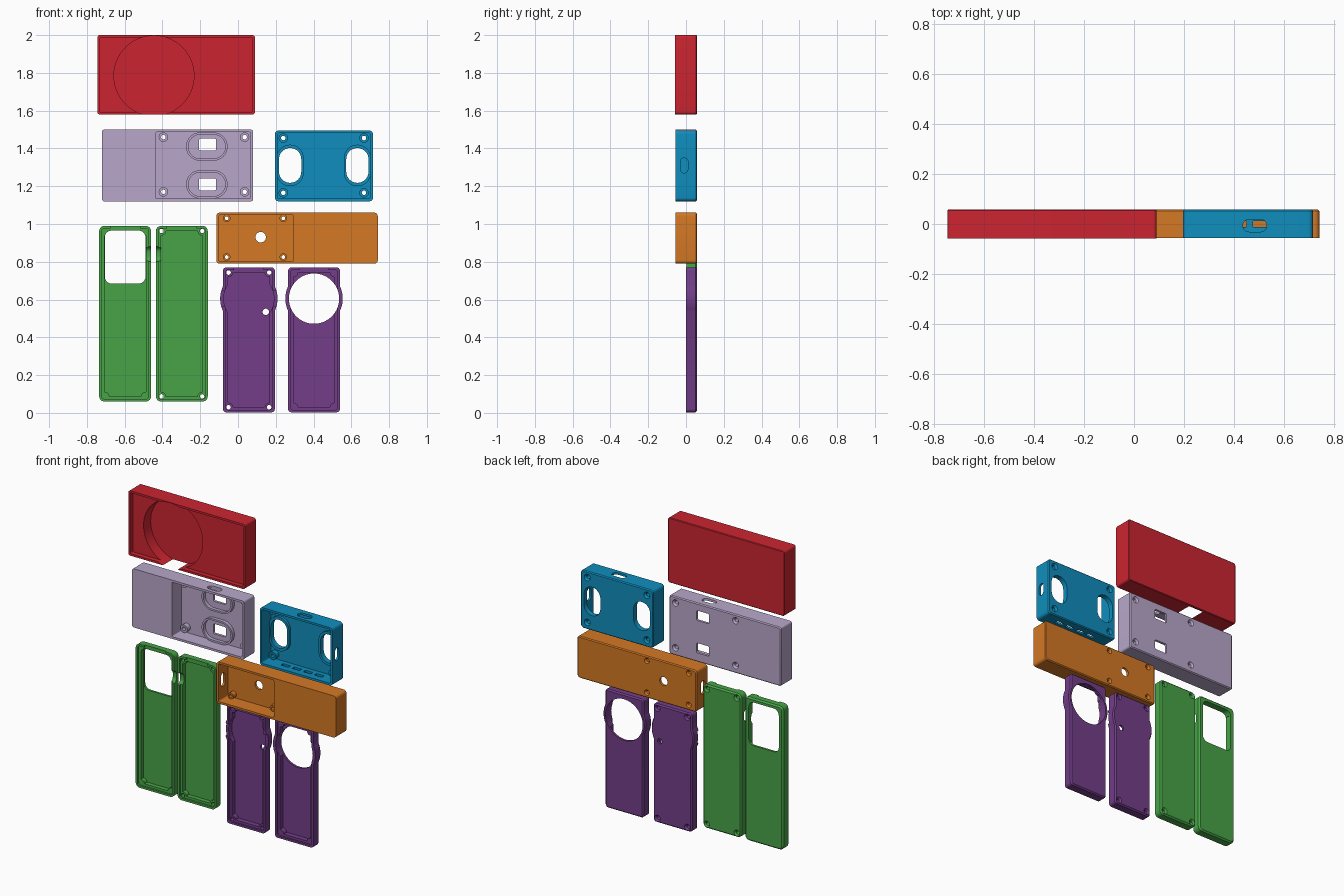
import bpy, bmesh, math

if "Cube" in bpy.data.objects:
    bpy.data.objects.remove(bpy.data.objects["Cube"])

BACK = 0.058
RED, LILAC, BLUE = (.60, .018, .03), (.48, .39, .59), (.005, .27, .51)
ORANGE, GREEN, PURPLE = (.66, .19, .018), (.065, .37, .065), (.17, .048, .25)


def rr(x0, x1, z0, z1, r, n=6):
    """Rounded rectangle profile."""
    r = min(r, (x1 - x0) * .499, (z1 - z0) * .499)
    pts = []
    for i, (cx, cz) in enumerate([(x1 - r, z1 - r), (x0 + r, z1 - r), (x0 + r, z0 + r), (x1 - r, z0 + r)]):
        for k in range(n + 1):
            a = math.pi / 2 * (i + k / n)
            pts.append((cx + r * math.cos(a), cz + r * math.sin(a)))
    return pts


def circle(x, z, r, n=24):
    return [(x + r * math.cos(2 * math.pi * i / n), z + r * math.sin(2 * math.pi * i / n)) for i in range(n)]


def loft(rings, axis='y', name='cutter'):
    """Closed solid through (depth, profile) rings along an axis."""
    put = {'x': lambda u, v, w: (w, u, v), 'y': lambda u, v, w: (u, w, v), 'z': lambda u, v, w: (u, v, w)}[axis]
    bm = bmesh.new()
    loops = [[bm.verts.new(put(u, v, w)) for u, v in prof] for w, prof in rings]
    bm.faces.new(loops[0])
    bm.faces.new(loops[-1])
    for a, b in zip(loops, loops[1:]):
        for i in range(len(a)):
            j = (i + 1) % len(a)
            bm.faces.new((a[i], a[j], b[j], b[i]))
    bmesh.ops.recalc_face_normals(bm, faces=bm.faces)
    me = bpy.data.meshes.new(name)
    bm.to_mesh(me)
    bm.free()
    ob = bpy.data.objects.new(name, me)
    bpy.context.collection.objects.link(ob)
    return ob


def prism(prof, a, b, axis='y'):
    return loft([(a, prof), (b, prof)], axis)


def combine(ob, tool, op='DIFFERENCE'):
    m = ob.modifiers.new('bool', 'BOOLEAN')
    m.operation, m.object, m.solver = op, tool, 'EXACT'
    bpy.context.view_layer.objects.active = ob
    bpy.ops.object.modifier_apply(modifier='bool')
    bpy.data.objects.remove(tool)


def cut(ob, prof, a, b, axis='y'):
    combine(ob, prism(prof, a, b, axis))


def add(ob, prof, a, b):
    combine(ob, prism(prof, a, b), 'UNION')


def body(name, x0, x1, z0, z1, front, r=.02, c=.006):
    """Rounded block with a softened back edge."""
    p = rr(x0, x1, z0, z1, r)
    q = rr(x0 + c, x1 - c, z0 + c, z1 - c, r - c)
    return loft([(front, p), (BACK - c, p), (BACK, q)], name=name)


def screws(ob, xs, zs, top, floor, outer, hole):
    """Screw posts with through holes, countersunk at the back."""
    for x in xs:
        for z in zs:
            add(ob, circle(x, z, outer), top, floor + .005)
            cut(ob, circle(x, z, hole, 16), -.1, .1)
            combine(ob, loft([(BACK - .012, circle(x, z, hole * 1.02)), (BACK + .002, circle(x, z, hole * 1.9))]))


def finish(ob, color):
    mat = bpy.data.materials.get(str(color)) or bpy.data.materials.new(str(color))
    mat.diffuse_color = (*color, 1)
    mat.use_nodes = True
    mat.node_tree.nodes["Principled BSDF"].inputs["Base Color"].default_value = mat.diffuse_color
    ob.data.materials.clear()
    ob.data.materials.append(mat)
    bpy.ops.object.select_all(action='DESELECT')
    ob.select_set(True)
    bpy.context.view_layer.objects.active = ob
    bpy.ops.object.shade_smooth_by_angle(angle=math.radians(30))


# red case: shallow recess and deep round pocket breaking through the lower wall
ob = body('round_pocket_case', -.745, .09, 1.58, 2.0, -.058, .014, .004)
cut(ob, rr(-.732, .077, 1.593, 1.987, .006), -.1, -.028)
cut(ob, circle(-.445, 1.785, .212, 64), -.1, .045)
finish(ob, RED)

# lilac case: solid end block, tray with two collared ports
FLOOR = .042
ob = body('twin_port_case', -.72, .08, 1.12, 1.50, -.055, .012)
cut(ob, rr(-.435, .066, 1.134, 1.486, .006), -.1, FLOOR)
for z in (1.41, 1.21):
    add(ob, rr(-.275, -.055, z - .075, z + .075, .075, 10), .02, FLOOR + .005)
    cut(ob, rr(-.263, -.067, z - .063, z + .063, .063, 10), 0, FLOOR)
for z in (1.42, 1.21):
    cut(ob, rr(-.206, -.116, z - .032, z + .032, .008), 0, .1)
screws(ob, (-.395, .035), (1.46, 1.17), .01, FLOOR, .025, .012)
cut(ob, rr(-.21, -.115, -.03, .015, .0225), 1.47, 1.52, 'z')
finish(ob, LILAC)

# blue case: two oval windows, cable slots and bottom vents
ob = body('oval_window_case', .195, .715, 1.12, 1.495, -.055, .02)
cut(ob, rr(.208, .702, 1.134, 1.482, .012), -.1, FLOOR)
for x in (.276, .632):
    add(ob, rr(x - .072, x + .072, 1.20, 1.42, .072, 10), .025, FLOOR + .005)
    cut(ob, rr(x - .059, x + .059, 1.218, 1.402, .059, 10), -.04, .1)
screws(ob, (.24, .667), (1.455, 1.165), .01, FLOOR, .025, .012)
cut(ob, rr(.435, .53, -.031, .018, .024), 1.46, 1.52, 'z')
cut(ob, rr(-.03, .01, 1.27, 1.35, .02), .695, .75, 'x')
for i in range(4):
    x = .315 + i * .08
    cut(ob, rr(x, x + .055, -.012, .012, .003), 1.10, 1.14, 'z')
finish(ob, BLUE)

# orange case: solid end block, tray with one round hole
ob = body('long_block_case', -.115, .74, .79, 1.06, -.055, .018)
cut(ob, rr(-.101, .295, .803, 1.047, .006), -.1, FLOOR)
screws(ob, (-.06, .24), (1.03, .825), .01, FLOOR, .02, .01)
cut(ob, circle(.12, .93, .028, 32), 0, .1)
cut(ob, rr(-.03, .012, .885, .97, .02), -.13, -.09, 'x')
finish(ob, ORANGE)


def shell(ob, x0, x1, z0, z1, front, floor):
    """Stepped tray cavity with corner posts."""
    cut(ob, rr(x0 + .013, x1 - .013, z0 + .013, z1 - .013, .016), -.1, front + .012)
    cut(ob, rr(x0 + .028, x1 - .028, z0 + .028, z1 - .028, .01), -.1, floor)


def corners(ob, x0, x1, z0, z1, front, holes):
    for x in (x0 + .03, x1 - .03):
        for z in (z0 + .027, z1 - .027):
            add(ob, circle(x, z, .024), front + .012, BACK - .01)
            if holes:
                cut(ob, circle(x, z, .012, 16), -.1, .1)
                combine(ob, loft([(BACK - .012, circle(x, z, .0123)), (BACK + .002, circle(x, z, .022))]))


# green remote halves
for name, x0, x1, back_half in (('window_cover', -.735, -.46, False), ('window_base', -.435, -.16, True)):
    ob = body(name, x0, x1, .06, .99, .003, .028, .009)
    shell(ob, x0, x1, .06, .99, .003, .044)
    corners(ob, x0, x1, .06, .99, .003, back_half)
    cut(ob, rr(x0 + .06, x1 - .06, .97, 1.0, .002), -.02, .012)
    side = x0 if back_half else x1
    cut(ob, rr(-.03, .03, .80, .88, .03), side - .03, side + .03, 'x')
    if not back_half:
        cut(ob, rr(-.705, -.49, .685, .965, .035), -.1, .1)
    finish(ob, GREEN)

# purple remote halves with round bulge
for name, x0, x1, back_half in (('ring_base', -.08, .195, True), ('ring_cover', .265, .54, False)):
    cx, cz = (x0 + x1) / 2, .605
    ob = body(name, x0, x1, .003, .77, 0, .018, .008)
    big, small = circle(cx, cz, .152, 64), circle(cx, cz, .145, 64)
    combine(ob, loft([(0, big), (BACK - .007, big), (BACK, small)]), 'UNION')
    shell(ob, x0, x1, .003, .77, 0, .044)
    corners(ob, x0, x1, .003, .77, 0, back_half)
    cut(ob, rr(x0 + .06, x1 - .06, .752, .78, .002), -.02, .01)
    if back_half:
        cut(ob, circle(cx, cz, .133, 64), -.1, .044)
        for x in (x0 - .013, x1 - .005):
            cut(ob, rr(x - .008, x + .026, .565, .645, .003), -.02, .012)
        cut(ob, circle(.147, .535, .017), 0, .1)
    else:
        cut(ob, circle(cx, cz, .133, 64), -.1, .1)
    finish(ob, PURPLE)
